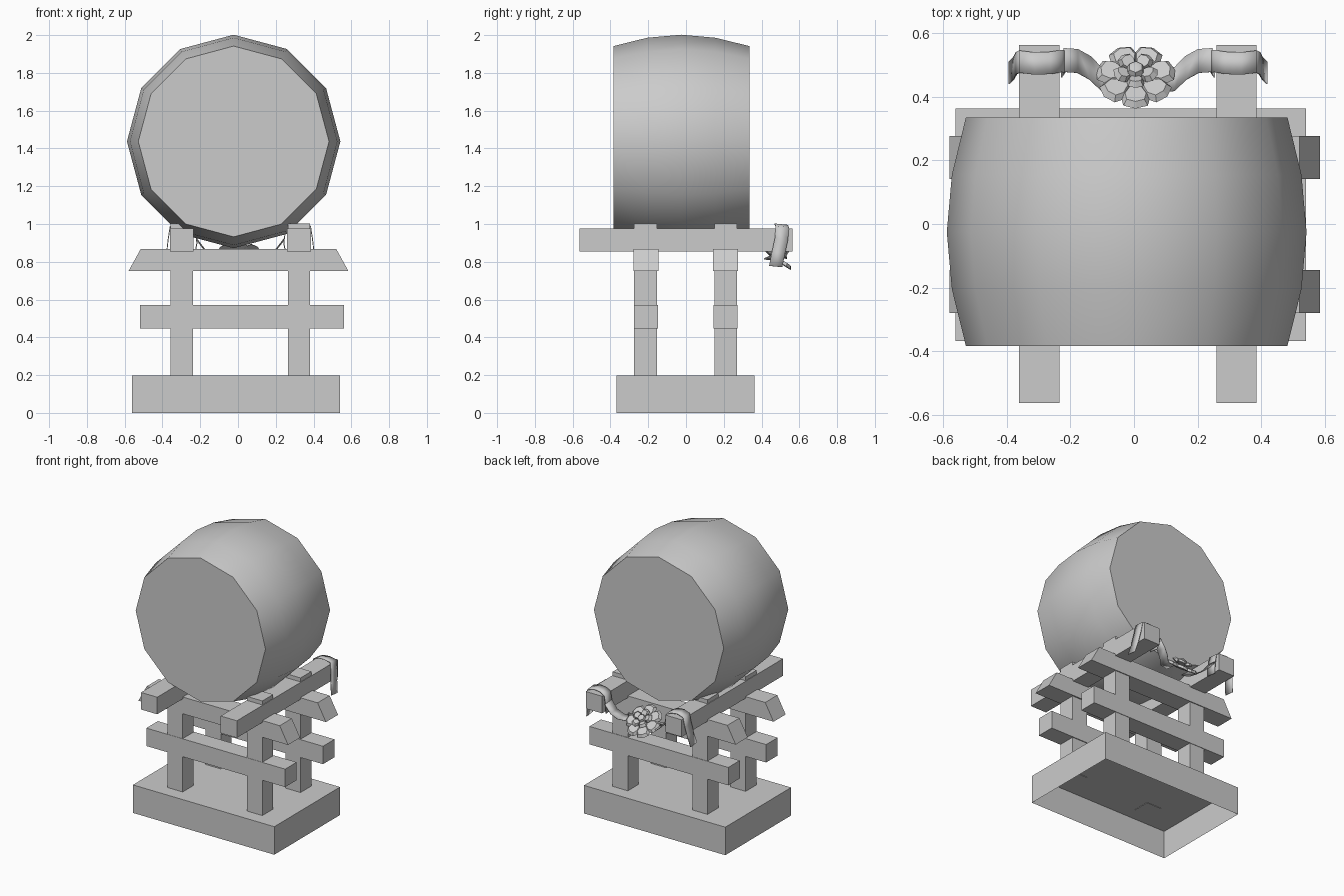
import bpy, bmesh, math
from mathutils import Matrix, Vector

cube = bpy.data.objects.get("Cube")
if cube:
    bpy.data.objects.remove(cube, do_unlink=True)

grey = bpy.data.materials.new("plain grey")
grey.use_nodes = True
grey.diffuse_color = (0.6, 0.6, 0.6, 1)
grey.node_tree.nodes["Principled BSDF"].inputs["Base Color"].default_value = (0.6, 0.6, 0.6, 1)


def finish(name, bm, smooth=None):
    """Turn a bmesh into a named object; smooth is an edge angle in degrees."""
    mesh = bpy.data.meshes.new(name)
    bm.to_mesh(mesh)
    bm.free()
    mesh.materials.append(grey)
    obj = bpy.data.objects.new(name, mesh)
    bpy.context.collection.objects.link(obj)
    if smooth:
        bpy.ops.object.select_all(action='DESELECT')
        obj.select_set(True)
        bpy.context.view_layer.objects.active = obj
        bpy.ops.object.shade_smooth_by_angle(angle=math.radians(smooth))
    return obj


def box(name, x, y, z, top_inset=0, open_bottom=False):
    """Box from x, y, z ranges; top_inset slants the two x ends."""
    bm = bmesh.new()
    bmesh.ops.create_cube(bm, size=1)
    for v in bm.verts:
        sx = v.co.x
        inset = top_inset if v.co.z > 0 else 0
        v.co = [r[0] if c < 0 else r[1] for c, r in zip(v.co, (x, y, z))]
        v.co.x -= inset * (1 if sx > 0 else -1)
    if open_bottom:
        bm.normal_update()
        down = [f for f in bm.faces if f.normal.z < -0.9]
        bmesh.ops.delete(bm, geom=down, context='FACES_ONLY')
    return finish(name, bm)


# Hollow plinth
box("base", (-0.56, 0.54), (-0.368, 0.363), (0, 0.197), open_bottom=True)

# Frame: posts, carrying beams and cross rails
MID_X = 0.0125
SPAN = 0.31
for side, s in (("right", -1), ("left", 1)):
    cx = MID_X + s * SPAN
    box(f"{side}_beam", (cx - 0.063, cx + 0.063), (-0.563, 0.563), (0.855, 0.975))
    for end, y in (("front", -0.214), ("back", 0.21)):
        box(f"{end}_{side}_post", (cx - 0.059, cx + 0.059),
            (y - 0.06, y + 0.06), (0.194, 1.003))
for end, y in (("front", -0.212), ("back", 0.209)):
    box(f"{end}_upper_rail", (-0.58, 0.585), (y - 0.067, y + 0.067), (0.75, 0.868), 0.065)
    box(f"{end}_lower_rail", (-0.52, 0.56), (y - 0.064, y + 0.064), (0.446, 0.572))

# Twelve-sided barrel drum, lying along y
bm = bmesh.new()
profile = [(-0.383, 0.505), (-0.205, 0.549), (-0.025, 0.565), (0.155, 0.549), (0.335, 0.505)]
rings = []
for y, r in profile:
    rings.append([bm.verts.new((-0.023 + r * math.sin(math.tau * i / 12), y,
                                1.437 + r * math.cos(math.tau * i / 12))) for i in range(12)])
for a, b in zip(rings, rings[1:]):
    for i in range(12):
        j = (i + 1) % 12
        bm.faces.new((a[i], a[j], b[j], b[i]))
bm.faces.new(rings[0])
bm.faces.new(rings[-1])
bmesh.ops.recalc_face_normals(bm, faces=bm.faces)
finish("drum", bm, 40)


def ribbon(name, s, path, width):
    """Strip through (x, y, z) points, x measured from the middle."""
    bm = bmesh.new()
    pairs = [[bm.verts.new((MID_X + s * x, y + d, z - 0.1 * d)) for d in (-width / 2, width / 2)]
             for x, y, z in path]
    for a, b in zip(pairs, pairs[1:]):
        bm.faces.new((a[0], a[1], b[1], b[0]))
    bmesh.ops.recalc_face_normals(bm, faces=bm.faces)
    obj = finish(name, bm, 40)
    mod = obj.modifiers.new("thickness", 'SOLIDIFY')
    mod.thickness = 0.004
    mod.offset = 0


# Ribbon on each side: swag from the flower, over the beam, hanging tail
for side, s in (("right", -1), ("left", 1)):
    ribbon(f"{side}_ribbon_swag", s, [
        (0.06, 0.45, 0.81), (0.115, 0.455, 0.815), (0.15, 0.49, 0.83),
        (0.19, 0.512, 0.865), (0.232, 0.515, 0.92)], 0.075)
    ribbon(f"{side}_ribbon_band", s, [
        (0.24, 0.495, 0.845), (0.23, 0.51, 0.90), (0.24, 0.512, 0.975),
        (0.275, 0.506, 0.992), (0.325, 0.504, 0.997), (0.372, 0.51, 0.985),
        (0.382, 0.505, 0.92), (0.39, 0.49, 0.85), (0.405, 0.475, 0.775)], 0.07)

# Flower facing up and back
tilt = Matrix.Translation((0.005, 0.455, 0.82)) @ Matrix.Rotation(math.radians(-38), 4, 'X')


def petal(bm, angle, length, lift, height):
    """Chunky petal: hull of an outline and its smaller raised copy."""
    outline = [(0.12, 0.1), (0.6, 0.36), (0.9, 0.3), (1.0, 0.0)]
    place = (tilt @ Matrix.Rotation(angle, 4, 'Z') @ Matrix.Translation((0, 0, height))
             @ Matrix.Rotation(-lift, 4, 'Y'))
    verts = []
    for scale, z in ((1, 0), (0.72, 0.018)):
        for u, w in outline:
            for sign in (-1, 1) if w else (1,):
                p = Vector(((0.6 + (u - 0.6) * scale) * length, sign * w * scale * length, z))
                verts.append(bm.verts.new(place @ p))
    bmesh.ops.convex_hull(bm, input=verts)


bm = bmesh.new()
for count, length, lift, height in ((7, 0.128, 0.1, 0), (5, 0.078, 0.4, 0.018)):
    for i in range(count):
        petal(bm, math.tau * i / count - math.pi / 2, length, lift, height)
finish("flower_petals", bm, 25)

bm = bmesh.new()
bmesh.ops.create_uvsphere(bm, u_segments=6, v_segments=4, radius=0.032,
                          matrix=tilt @ Matrix.Translation((0, 0, 0.04)))
finish("flower_bud", bm, 25)
